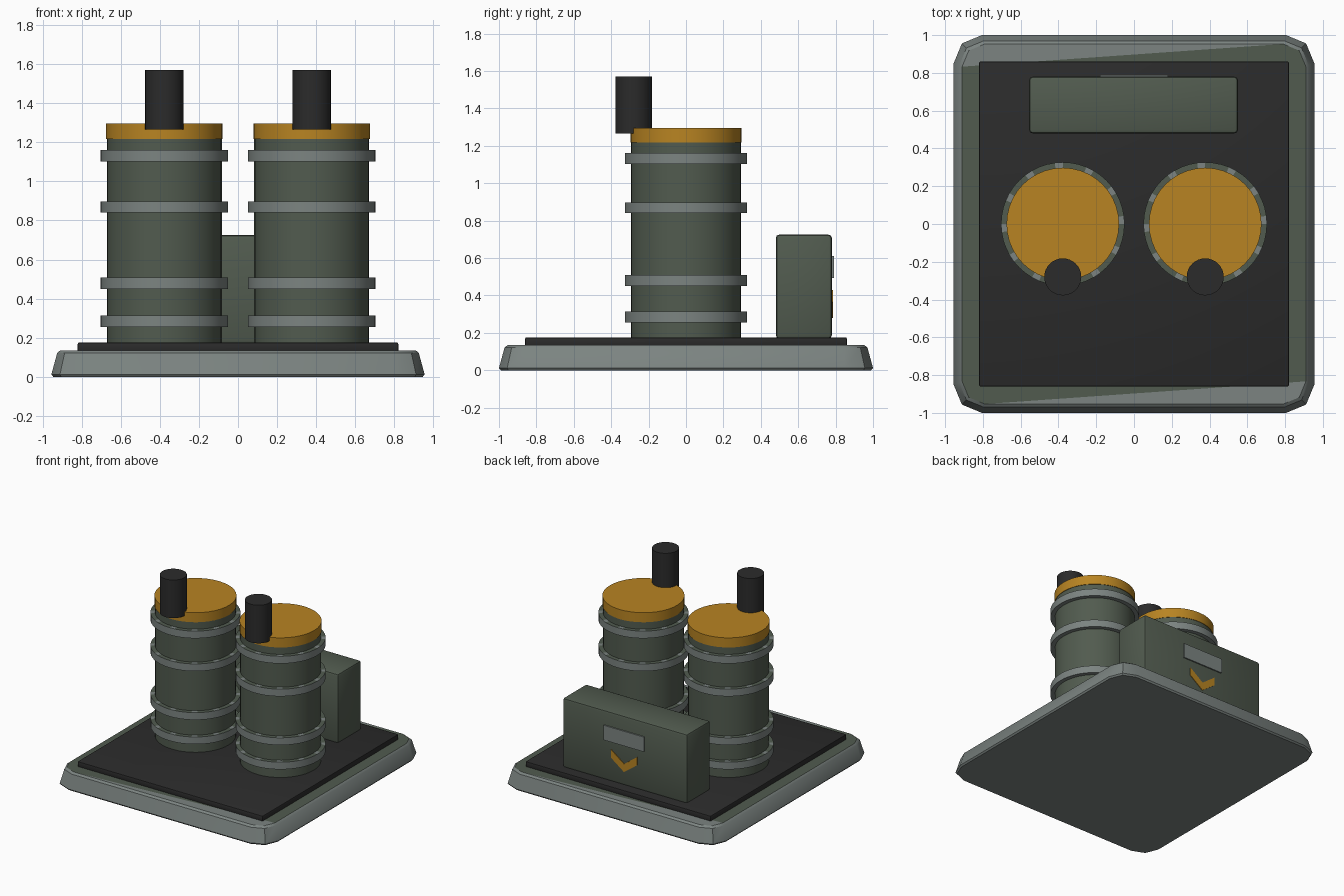
import bpy, bmesh, math

cube = bpy.data.objects.get("Cube")
if cube:
    bpy.data.objects.remove(cube, do_unlink=True)


def material(name, rgb):
    m = bpy.data.materials.new(name)
    m.use_nodes = True
    m.diffuse_color = (*rgb, 1)
    m.node_tree.nodes["Principled BSDF"].inputs["Base Color"].default_value = (*rgb, 1)
    return m


GREY = material("steel grey", (0.2, 0.23, 0.22))
GREEN = material("dull green", (0.083, 0.105, 0.078))
BLACK = material("soft black", (0.024, 0.024, 0.024))
ORANGE = material("warm orange", (0.48, 0.23, 0.016))


def finish(name, bm, mats, smooth=True):
    bmesh.ops.recalc_face_normals(bm, faces=bm.faces)
    mesh = bpy.data.meshes.new(name)
    bm.to_mesh(mesh)
    bm.free()
    for m in mats:
        mesh.materials.append(m)
    ob = bpy.data.objects.new(name, mesh)
    bpy.context.collection.objects.link(ob)
    if smooth:
        bpy.ops.object.select_all(action='DESELECT')
        ob.select_set(True)
        bpy.context.view_layer.objects.active = ob
        bpy.ops.object.shade_smooth_by_angle(angle=math.radians(35))
    return ob


def box(name, mat, x, y, z, bevel=0.0):
    """Box between (min, max) pairs, with optionally rounded edges."""
    bm = bmesh.new()
    bmesh.ops.create_cube(bm, size=1)
    for v in bm.verts:
        v.co = [(a + b) / 2 + c * (b - a) for (a, b), c in zip((x, y, z), v.co)]
    if bevel:
        bmesh.ops.bevel(bm, geom=bm.edges[:], offset=bevel, segments=2,
                        profile=0.5, affect='EDGES')
    return finish(name, bm, [mat])


def cylinder(name, mats, x, y, r, z0, z1, sides=40):
    bm = bmesh.new()
    bmesh.ops.create_cone(bm, cap_ends=True, segments=sides, radius1=r, radius2=r,
                          depth=z1 - z0)
    bmesh.ops.translate(bm, verts=bm.verts, vec=(x, y, (z0 + z1) / 2))
    return finish(name, bm, mats)


def band(name, x, r_in, r_out, z0, z1, sides=48):
    """Hoop with a patchy painted top."""
    bm = bmesh.new()
    loops = [[bm.verts.new((x + r * math.cos(math.tau * i / sides),
                            r * math.sin(math.tau * i / sides), z))
              for i in range(sides)]
             for r, z in ((r_in, z0), (r_out, z0), (r_out, z1), (r_in, z1))]
    for k in range(4):
        a, b = loops[k], loops[(k + 1) % 4]
        for i in range(sides):
            j = (i + 1) % sides
            f = bm.faces.new((a[i], a[j], b[j], b[i]))
            if k == 2 and i % 4 != 0:
                f.material_index = 1
    return finish(name, bm, [GREY, GREEN])


def outline(hx, hy, r):
    """Rounded rectangle, three points per corner."""
    pts = []
    for k, (sx, sy) in enumerate(((1, 1), (-1, 1), (-1, -1), (1, -1))):
        for s in range(3):
            a = math.radians(90 * k + 45 * s)
            pts.append((sx * (hx - r) + r * math.cos(a), sy * (hy - r) + r * math.sin(a)))
    return pts


# Sloped base slab, lofted through rounded rectangles
bm = bmesh.new()
levels = [(0.945, 0.99, 0.14, 0), (0.955, 1.0, 0.15, 0.012),
          (0.925, 0.97, 0.13, 0.122), (0.91, 0.953, 0.12, 0.135)]
rings = [[bm.verts.new((px, py, z)) for px, py in outline(hx, hy, r)]
         for hx, hy, r, z in levels]
for lo, hi in zip(rings, rings[1:]):
    for i in range(12):
        j = (i + 1) % 12
        bm.faces.new((lo[i], lo[j], hi[j], hi[i]))
bm.faces.new(rings[0][::-1])
top = rings[-1]
for ids, colour in (((2, 3, 4, 5), 0), ((8, 9, 10, 11), 0), ((0, 1, 2, 5, 6, 7, 8, 11), 1)):
    bm.faces.new([top[i] for i in ids]).material_index = colour
finish("base_slab", bm, [GREY, GREEN])

# Deck plate
box("deck_plate", BLACK, (-0.82, 0.82), (-0.86, 0.86), (0.13, 0.175), 0.006)

# Twin drums with hoops, lids and exhaust pipes
for side, x in (("right", -0.377), ("left", 0.377)):
    cylinder(side + "_drum", [GREEN], x, 0, 0.294, 0.17, 1.22)
    for n, z in enumerate((0.255, 0.45, 0.84, 1.103)):
        band(f"{side}_hoop_{n + 1}", x, 0.285, 0.327, z, z + 0.058)
    cylinder(side + "_lid", [ORANGE], x, 0, 0.298, 1.218, 1.295)
    cylinder(side + "_pipe", [BLACK], x, -0.28, 0.098, 1.265, 1.57, 32)

# Control cabinet with rear plate
box("cabinet", GREEN, (-0.555, 0.55), (0.48, 0.78), (0.17, 0.725), 0.018)
box("cabinet_plate", GREY, (-0.18, 0.18), (0.77, 0.79), (0.492, 0.61))

# Chevron marking on the back of the cabinet
bm = bmesh.new()
profile = [(-0.115, 0.43), (0, 0.345), (0.115, 0.43), (0.115, 0.365), (0, 0.28), (-0.115, 0.365)]
face = bm.faces.new([bm.verts.new((px, 0.778, pz)) for px, pz in profile])
ext = bmesh.ops.extrude_face_region(bm, geom=[face])
bmesh.ops.translate(bm, vec=(0, 0.007, 0),
                    verts=[g for g in ext["geom"] if isinstance(g, bmesh.types.BMVert)])
finish("chevron", bm, [ORANGE], smooth=False)
